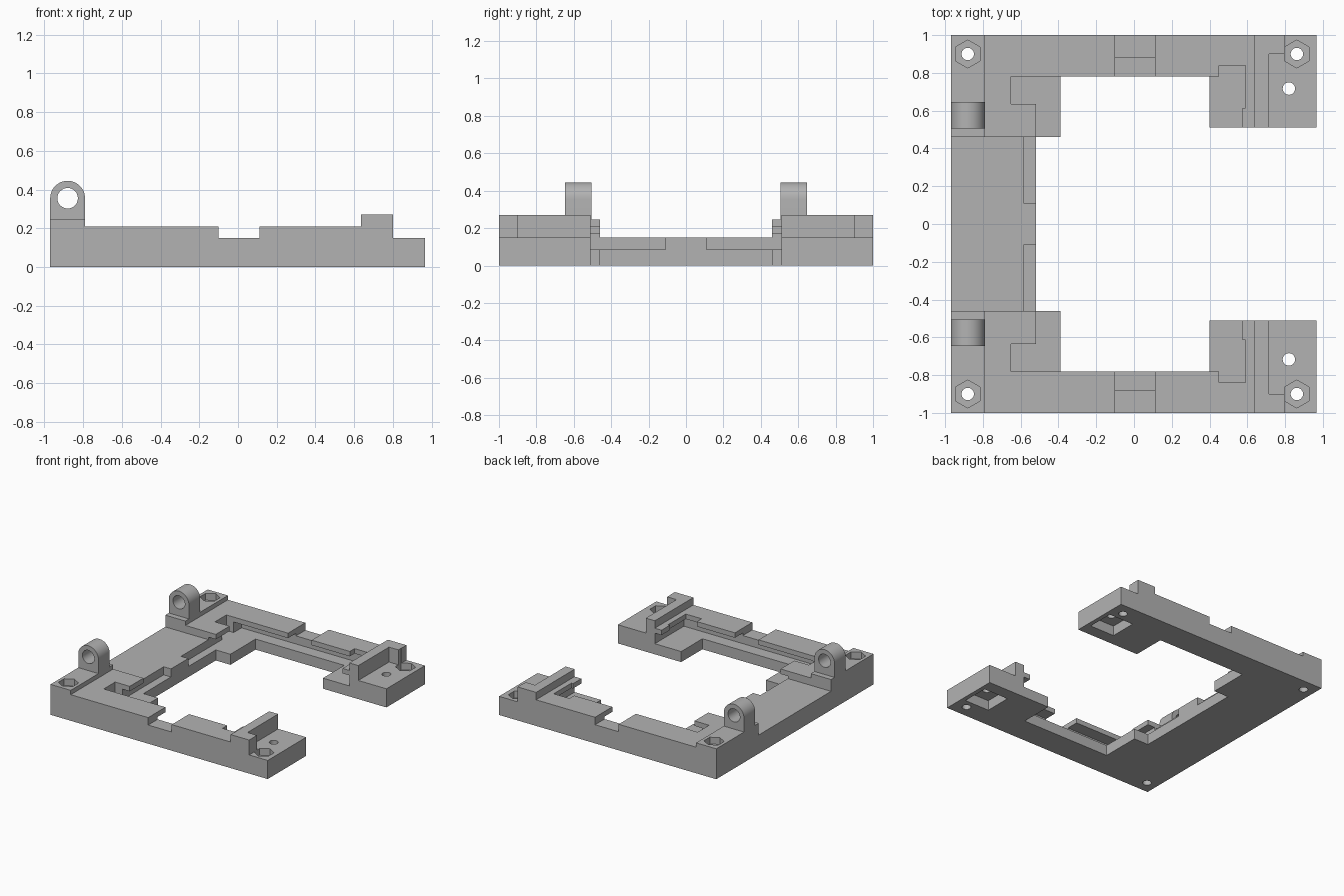
import bpy, bmesh, math
from mathutils import Matrix

if "Cube" in bpy.data.objects:
    bpy.data.objects.remove(bpy.data.objects["Cube"], do_unlink=True)

grey = bpy.data.materials.new("plain grey")
grey.use_nodes = True
grey.diffuse_color = (0.45, 0.45, 0.45, 1)
grey.node_tree.nodes["Principled BSDF"].inputs["Base Color"].default_value = grey.diffuse_color


def prism(name, pts, lo, hi, axis="Z"):
    """Extrude an outline along z, or an xz outline along y."""
    bm = bmesh.new()
    if axis == "Z":
        verts = [bm.verts.new((a, b, lo)) for a, b in pts]
        step = (0, 0, hi - lo)
    else:
        verts = [bm.verts.new((a, lo, b)) for a, b in pts]
        step = (0, hi - lo, 0)
    face = bm.faces.new(verts)
    out = bmesh.ops.extrude_face_region(bm, geom=[face])
    moved = [v for v in out["geom"] if isinstance(v, bmesh.types.BMVert)]
    bmesh.ops.translate(bm, verts=moved, vec=step)
    bmesh.ops.recalc_face_normals(bm, faces=bm.faces)
    mesh = bpy.data.meshes.new(name)
    bm.to_mesh(mesh)
    bm.free()
    mesh.materials.append(grey)
    ob = bpy.data.objects.new(name, mesh)
    bpy.context.collection.objects.link(ob)
    return ob


def rect(x0, x1, y0, y1):
    return [(x0, y0), (x1, y0), (x1, y1), (x0, y1)]


def ring(cx, cy, r, n, turn=0.0):
    return [(cx + r * math.cos(turn + math.tau * i / n),
             cy + r * math.sin(turn + math.tau * i / n)) for i in range(n)]


def flip(pts, s):
    return [(x, y * s) for x, y in pts]


def cut(ob, cutters):
    for c in cutters:
        c.hide_render = True
        m = ob.modifiers.new("cut", "BOOLEAN")
        m.operation, m.solver, m.object = "DIFFERENCE", "EXACT", c
    bpy.context.view_layer.update()
    dg = bpy.context.evaluated_depsgraph_get()
    mesh = bpy.data.meshes.new_from_object(ob.evaluated_get(dg))
    ob.modifiers.clear()
    ob.data = mesh


FLOOR, DECK, LIP, PAD, BAR = 0.085, 0.15, 0.21, 0.245, 0.27

# C-shaped base outline
half = [(-0.52, 0.46), (-0.39, 0.46), (-0.39, 0.78), (0.40, 0.78),
        (0.40, 0.51), (0.965, 0.51), (0.965, 1), (-0.97, 1)]
base = prism("base_frame", half + flip(half[::-1], -1), 0, DECK)

left_lip = [(-0.79, 0.46), (-0.52, 0.46), (-0.52, 0.635), (-0.65, 0.635),
            (-0.65, 0.78), (-0.10, 0.78), (-0.10, 1), (-0.79, 1)]
right_lip = [(0.11, 0.78), (0.45, 0.78), (0.45, 0.84), (0.59, 0.84),
             (0.59, 0.615), (0.575, 0.615), (0.575, 0.51), (0.635, 0.51),
             (0.635, 1), (0.11, 1)]
bar = [(0.635, 0.51), (0.715, 0.51), (0.715, 0.9), (0.80, 0.9), (0.80, 1), (0.635, 1)]
lug = [(-0.97, PAD), (-0.79, PAD)] + [
    (-0.88 + 0.09 * math.cos(math.pi * i / 24), 0.355 + 0.09 * math.sin(math.pi * i / 24))
    for i in range(25)]

cutters, base_cutters = [], []
for s, side in ((1, "back"), (-1, "front")):
    # Board slot, corner relief, screw holes, nut recesses and lower pocket
    slot = prism("slot_cutter", flip(rect(-0.585, 0.635, 0.11, 0.88), s), FLOOR, 0.17)
    relief = prism("relief_cutter", flip(rect(-0.65, -0.50, 0.635, 0.78), s), FLOOR, 0.4)
    left_hole = prism("hole_cutter", ring(-0.88, 0.9 * s, 0.033, 24), -0.1, 0.4)
    left_hex = prism("nut_cutter", ring(-0.88, 0.9 * s, 0.074, 6, math.pi / 6), 0.19, 0.4)
    right_hole = prism("hole_cutter", ring(0.862, 0.9 * s, 0.033, 24), -0.1, 0.4)
    right_hex = prism("nut_cutter", ring(0.862, 0.9 * s, 0.074, 6, math.pi / 6), 0.095, 0.4)
    mid_hole = prism("hole_cutter", ring(0.82, 0.717 * s, 0.033, 24), -0.1, 0.4)
    pocket = prism("pocket_cutter", flip(rect(0.71, 0.93, 0.61, 0.83), s), -0.1, 0.08)
    eye = prism("eye_cutter", ring(-0.88, 0.355, 0.053, 32), 0.4 * s, 0.8 * s, "Y")
    base_cutters += [slot, relief, left_hole, right_hole, right_hex, mid_hole, pocket]
    cutters += [left_hex, eye]

    # Retaining lips over the slot
    cut(prism(side + "_left_lip", flip(left_lip, s), DECK, LIP), [slot])
    cut(prism(side + "_right_lip", flip(right_lip, s), DECK, LIP), [slot])

    # Stop bar, corner pad and hinge lug
    cut(prism(side + "_stop_bar", flip(bar, s), DECK, BAR), [right_hex])
    cut(prism(side + "_corner_pad", flip(rect(-0.97, -0.79, 0.46, 1), s), DECK, PAD),
        [left_hole, left_hex])
    hinge = prism(side + "_hinge_lug", lug, 0.505 * s, 0.647 * s, "Y")
    cut(hinge, [eye])
    bpy.ops.object.select_all(action="DESELECT")
    hinge.select_set(True)
    bpy.context.view_layer.objects.active = hinge
    bpy.ops.object.shade_smooth_by_angle(angle=math.radians(30))

cut(base, base_cutters)
for c in cutters + base_cutters:
    bpy.data.objects.remove(c, do_unlink=True)
